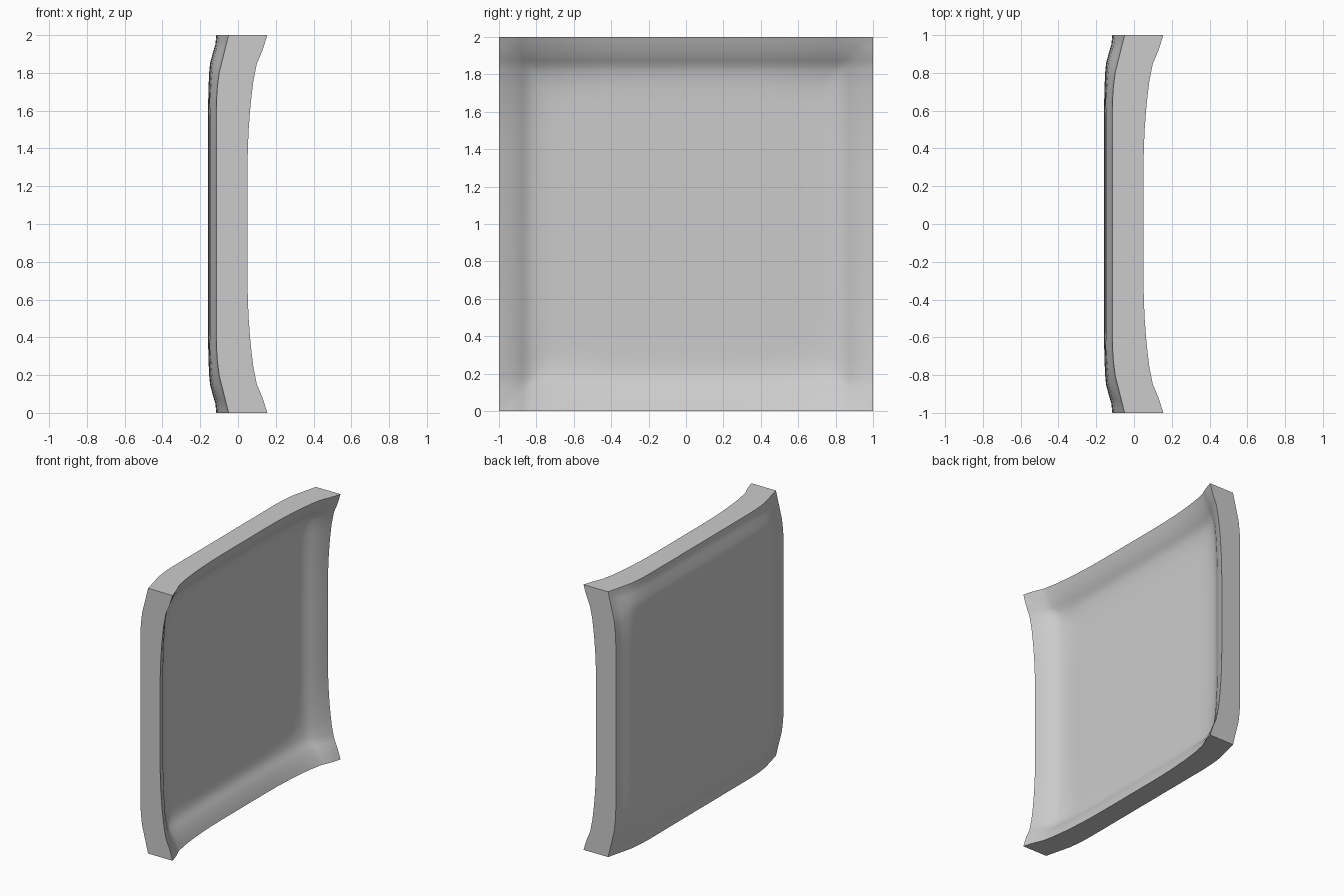
import bpy
import bmesh
import math

cube = bpy.data.objects.get("Cube")
if cube:
    bpy.data.objects.remove(cube, do_unlink=True)

grey = bpy.data.materials.new("plain_grey")
grey.use_nodes = True
colour = (0.6, 0.6, 0.6, 1.0)
grey.diffuse_color = colour
grey.node_tree.nodes["Principled BSDF"].inputs["Base Color"].default_value = colour

# Profiles: (distance from the border, height above the panel's middle)
HOLLOW = [(0, .105), (.05, .085), (.1, .06), (.16, .02), (.22, .005), (.3, 0)]
HOLLOW_RIM = [(0, .105), (.08, .08), (.15, .05), (.25, .03), (.38, .015), (.55, .003), (.7, 0)]
BULGE = [(0, .045), (.05, .04), (.1, .025), (.15, .012), (.2, .007), (.3, .003), (.5, 0)]
BULGE_RIM = [(0, .065), (.1, .04), (.2, .015), (.3, .003), (.4, 0)]


def sample(profile, d):
    for (a, ha), (b, hb) in zip(profile, profile[1:]):
        if d <= b:
            return ha + (hb - ha) * (d - a) / (b - a)
    return profile[-1][1]


def height(base, middle, rim, y, z):
    """Dished surface whose outer rim curves up toward the corners."""
    near, far = sorted((1 - abs(y), 1 - abs(z)))
    w = max(0, 1 - near / .3)
    return base + sample(middle, near) + w * sample(rim, far) + (1 - w) * sample(middle, far)


# Grid lines, denser near the border
half = [0, .25, .4, .5, .6, .66, .72, .76, .8, .825, .85, .875, .9, .925, .95, .975, 1]
lines = [-t for t in reversed(half[1:])] + half
n = len(lines)

bm = bmesh.new()


def sheet(base, middle, rim):
    return [[bm.verts.new((height(base, middle, rim, y, z), y, z + 1)) for z in lines]
            for y in lines]


hollow = sheet(-.055, HOLLOW, HOLLOW_RIM)
bulge = sheet(-.16, BULGE, BULGE_RIM)

# Hollow and bulging faces
for i in range(n - 1):
    for j in range(n - 1):
        for s in (hollow, bulge):
            bm.faces.new((s[i][j], s[i + 1][j], s[i + 1][j + 1], s[i][j + 1]))

# Four border walls
for k in range(n - 1):
    for e in (0, n - 1):
        bm.faces.new((hollow[e][k], hollow[e][k + 1], bulge[e][k + 1], bulge[e][k]))
        bm.faces.new((hollow[k][e], hollow[k + 1][e], bulge[k + 1][e], bulge[k][e]))

bmesh.ops.recalc_face_normals(bm, faces=bm.faces)
mesh = bpy.data.meshes.new("dished_panel")
bm.to_mesh(mesh)
bm.free()
mesh.materials.append(grey)

panel = bpy.data.objects.new("dished_panel", mesh)
bpy.context.collection.objects.link(panel)
bpy.ops.object.select_all(action='DESELECT')
panel.select_set(True)
bpy.context.view_layer.objects.active = panel
bpy.ops.object.shade_smooth_by_angle(angle=math.radians(40))
